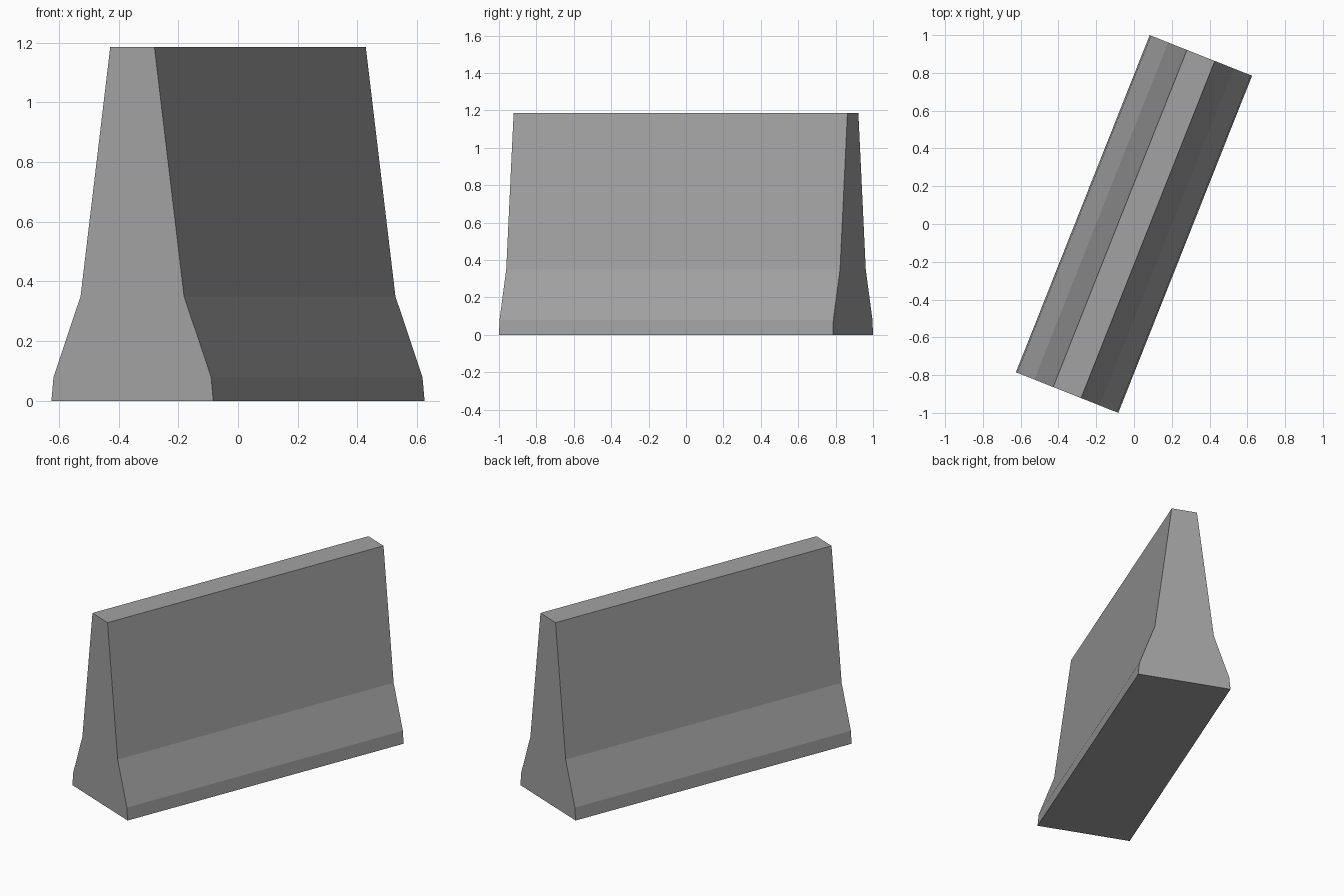
import bpy, bmesh, math

if "Cube" in bpy.data.objects:
    bpy.data.objects.remove(bpy.data.objects["Cube"])

# Concrete colour
concrete = bpy.data.materials.new("concrete_grey")
concrete.diffuse_color = (0.36, 0.36, 0.36, 1)
concrete.use_nodes = True
concrete.node_tree.nodes["Principled BSDF"].inputs["Base Color"].default_value = concrete.diffuse_color

LENGTH = 1.92
TURN = math.radians(-21.64)
# Right half of the cross-section: (half width, height)
half = [(0.2915, 0), (0.284, 0.08), (0.1865, 0.35), (0.0795, 1.186)]
section = half + [(-x, z) for x, z in reversed(half)]

# Barrier body: cross-section extruded along its length
bm = bmesh.new()
end = bm.faces.new([bm.verts.new((x, -LENGTH / 2, z)) for x, z in section])
res = bmesh.ops.extrude_face_region(bm, geom=[end], use_keep_orig=True)
bmesh.ops.translate(bm, vec=(0, LENGTH, 0),
                    verts=[g for g in res["geom"] if isinstance(g, bmesh.types.BMVert)])
bmesh.ops.recalc_face_normals(bm, faces=bm.faces)

mesh = bpy.data.meshes.new("road_barrier")
bm.to_mesh(mesh)
bm.free()
mesh.materials.append(concrete)
barrier = bpy.data.objects.new("road_barrier", mesh)
barrier.rotation_euler.z = TURN
bpy.context.collection.objects.link(barrier)
